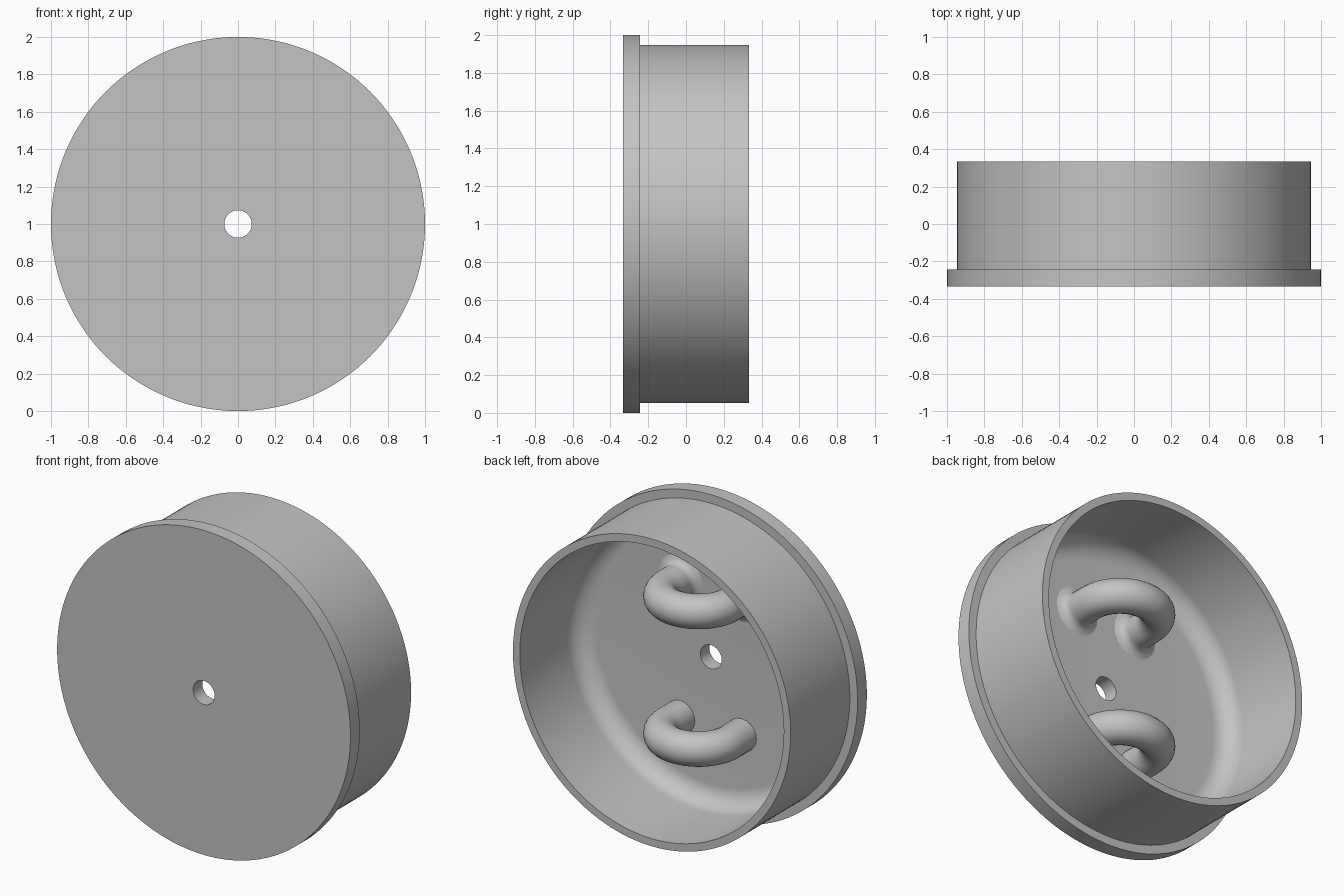
import bpy, bmesh
from math import sin, cos, pi, sqrt, radians
from mathutils import Vector

if "Cube" in bpy.data.objects:
    bpy.data.objects.remove(bpy.data.objects["Cube"])

grey = bpy.data.materials.new("plain grey")
grey.use_nodes = True
grey.diffuse_color = (0.55, 0.55, 0.55, 1)
grey.node_tree.nodes["Principled BSDF"].inputs["Base Color"].default_value = (0.55, 0.55, 0.55, 1)

FRONT, FLOOR, BACK = -0.333, -0.243, 0.333
FLANGE_R, WALL_R, INNER_R, HOLE_R = 1.0, 0.947, 0.9, 0.073
FILLET = 0.12


def finish(obj):
    """Shade smooth while keeping hard edges."""
    bpy.ops.object.select_all(action='DESELECT')
    obj.select_set(True)
    bpy.context.view_layer.objects.active = obj
    bpy.ops.object.shade_smooth_by_angle(angle=radians(30))


def revolve(name, profile, steps=144):
    """Spin a closed (radius, y) profile around the front-to-back axis."""
    bm = bmesh.new()
    verts = [bm.verts.new((r, y, 0)) for r, y in profile]
    edges = [bm.edges.new((v, verts[i - 1])) for i, v in enumerate(verts)]
    bmesh.ops.spin(bm, geom=verts + edges, cent=(0, 0, 0), axis=(0, 1, 0),
                   angle=2 * pi, steps=steps)
    bmesh.ops.remove_doubles(bm, verts=bm.verts, dist=1e-4)
    bmesh.ops.recalc_face_normals(bm, faces=bm.faces)
    mesh = bpy.data.meshes.new(name)
    bm.to_mesh(mesh)
    bm.free()
    mesh.materials.append(grey)
    obj = bpy.data.objects.new(name, mesh)
    obj.location.z = 1
    bpy.context.collection.objects.link(obj)
    finish(obj)


def handle(name, z, flare):
    """U-shaped round bar; a flare above zero blends its feet into the floor."""
    reach, half, tube = 0.12, 0.21, 0.1
    leg = [(half, FLOOR - 0.03)] + [(half, FLOOR + reach * i / 12) for i in range(12)]
    bend = [(half * cos(pi * i / 32), FLOOR + reach + half * sin(pi * i / 32))
            for i in range(33)]
    path = leg + bend + [(-x, y) for x, y in reversed(leg)]

    curve = bpy.data.curves.new(name, 'CURVE')
    curve.dimensions = '3D'
    curve.twist_mode = 'Z_UP'
    curve.bevel_depth = tube
    curve.bevel_resolution = 8
    curve.use_fill_caps = True
    spline = curve.splines.new('POLY')
    spline.points.add(len(path) - 1)
    for point, (x, y) in zip(spline.points, path):
        point.co = (x, y, 0, 1)
        gap = flare - max(y - FLOOR, 0)
        extra = flare - sqrt(flare ** 2 - gap ** 2) if gap > 0 else 0
        point.radius = 1 + extra / tube
    curve.materials.append(grey)
    obj = bpy.data.objects.new(name, curve)
    obj.location.z = z
    bpy.context.collection.objects.link(obj)
    bpy.ops.object.select_all(action='DESELECT')
    obj.select_set(True)
    bpy.context.view_layer.objects.active = obj
    bpy.ops.object.convert(target='MESH')
    finish(bpy.context.view_layer.objects.active)


# Flanged cup: front plate with hole, stepped outer wall, rounded inner corner
corner = [(INNER_R - FILLET + FILLET * cos(a), FLOOR + FILLET - FILLET * sin(a))
          for a in (pi / 2 * i / 10 for i in range(11))]
revolve("flanged_cup", [
    (HOLE_R, FRONT), (FLANGE_R, FRONT), (FLANGE_R, FLOOR), (WALL_R, FLOOR),
    (WALL_R, BACK), (INNER_R, BACK), *corner, (HOLE_R, FLOOR)])

# Two handles inside the cup, above and below the hole
handle("upper_handle", 1.424, 0.05)
handle("lower_handle", 0.576, 0.0)
